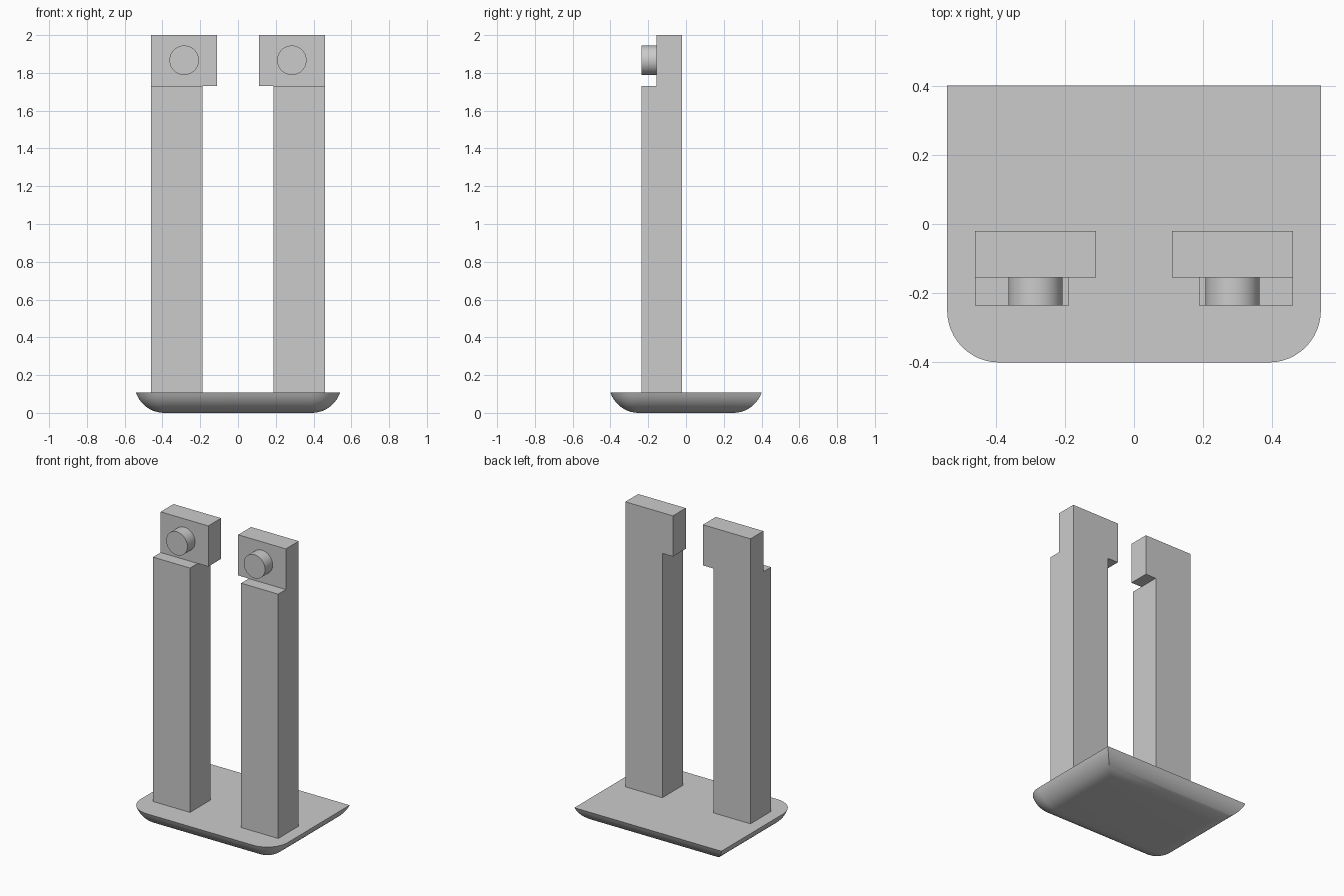
import bpy, bmesh, math
from mathutils import Vector

cube = bpy.data.objects.get("Cube")
if cube:
    bpy.data.objects.remove(cube, do_unlink=True)

GREY = 0.6
mat = bpy.data.materials.new("plain grey")
mat.use_nodes = True
mat.diffuse_color = (GREY, GREY, GREY, 1)
mat.node_tree.nodes["Principled BSDF"].inputs["Base Color"].default_value = (GREY, GREY, GREY, 1)

FRONT, STEP, BACK = -0.235, -0.155, -0.02
BASE_TOP, HEAD_LOW = 0.107, 1.73


def finish(name, bm, smooth=False):
    bmesh.ops.recalc_face_normals(bm, faces=bm.faces)
    mesh = bpy.data.meshes.new(name)
    bm.to_mesh(mesh)
    bm.free()
    mesh.materials.append(mat)
    obj = bpy.data.objects.new(name, mesh)
    bpy.context.collection.objects.link(obj)
    if smooth:
        bpy.ops.object.select_all(action='DESELECT')
        obj.select_set(True)
        bpy.context.view_layer.objects.active = obj
        bpy.ops.object.shade_smooth_by_angle(angle=math.radians(35))
    return obj


def base_outline(inset, z, steps=12):
    """Square back corners, rounded front corners."""
    w, d, r = 0.54 - inset, 0.40 - inset, 0.15 - inset
    pts = [(w, d), (-w, d)]
    for cx, start in ((-0.39, math.pi), (0.39, 1.5 * math.pi)):
        for i in range(steps + 1):
            a = start + i / steps * math.pi / 2
            pts.append((cx + r * math.cos(a), -0.25 + r * math.sin(a)))
    return [Vector((x, y, z)) for x, y in pts]


# Base: flat top, underside curving in to a smaller flat bottom
bm = bmesh.new()
inset, levels = 0.15, 10
radius = (inset ** 2 + BASE_TOP ** 2) / (2 * BASE_TOP)
sweep = math.asin(inset / radius)
rings = []
for k in range(levels + 1):
    a = sweep * (1 - k / levels)
    rings.append([bm.verts.new(p) for p in
                  base_outline(inset - radius * math.sin(a), radius * (1 - math.cos(a)))])
bm.faces.new(rings[0])
bm.faces.new(rings[-1])
for upper, lower in zip(rings, rings[1:]):
    for i in range(len(upper)):
        j = (i + 1) % len(upper)
        bm.faces.new((upper[i], upper[j], lower[j], lower[i]))
bmesh.ops.remove_doubles(bm, verts=bm.verts, dist=1e-5)
finish("base", bm, smooth=True)


def upright(name, side):
    """Post with a thinner head that overhangs inward."""
    bm = bmesh.new()
    v = lambda x, z: bm.verts.new((side * x, BACK, z))
    inner, outer = v(0.188, HEAD_LOW), v(0.46, HEAD_LOW)
    post = bm.faces.new((v(0.188, BASE_TOP), v(0.46, BASE_TOP), outer, inner))
    head = bm.faces.new((v(0.11, HEAD_LOW), inner, outer, v(0.46, 2), v(0.11, 2)))
    ext = bmesh.ops.extrude_face_region(bm, geom=[post, head], use_keep_orig=True)["geom"]
    new_faces = [g for g in ext if isinstance(g, bmesh.types.BMFace)]
    bmesh.ops.translate(bm, verts=[g for g in ext if isinstance(g, bmesh.types.BMVert)],
                        vec=(0, STEP - BACK, 0))
    lower = min(new_faces, key=lambda f: f.calc_center_median().z)
    ext = bmesh.ops.extrude_face_region(bm, geom=[lower])["geom"]
    bmesh.ops.translate(bm, verts=[g for g in ext if isinstance(g, bmesh.types.BMVert)],
                        vec=(0, FRONT - STEP, 0))
    bmesh.ops.recalc_face_normals(bm, faces=bm.faces)
    bmesh.ops.dissolve_limit(bm, angle_limit=0.01, verts=bm.verts, edges=bm.edges)
    finish(name, bm)


def peg(name, side):
    """Round peg on the front of the head."""
    bm = bmesh.new()
    bmesh.ops.create_cone(bm, cap_ends=True, segments=48, radius1=0.078, radius2=0.078,
                          depth=STEP - FRONT)
    for p in bm.verts:
        x, y, z = p.co
        p.co = (side * 0.285 + x, z + (FRONT + STEP) / 2, 1.867 + y)
    finish(name, bm, smooth=True)


for label, side in (("left", 1), ("right", -1)):
    upright(label + "_upright", side)
    peg(label + "_peg", side)
